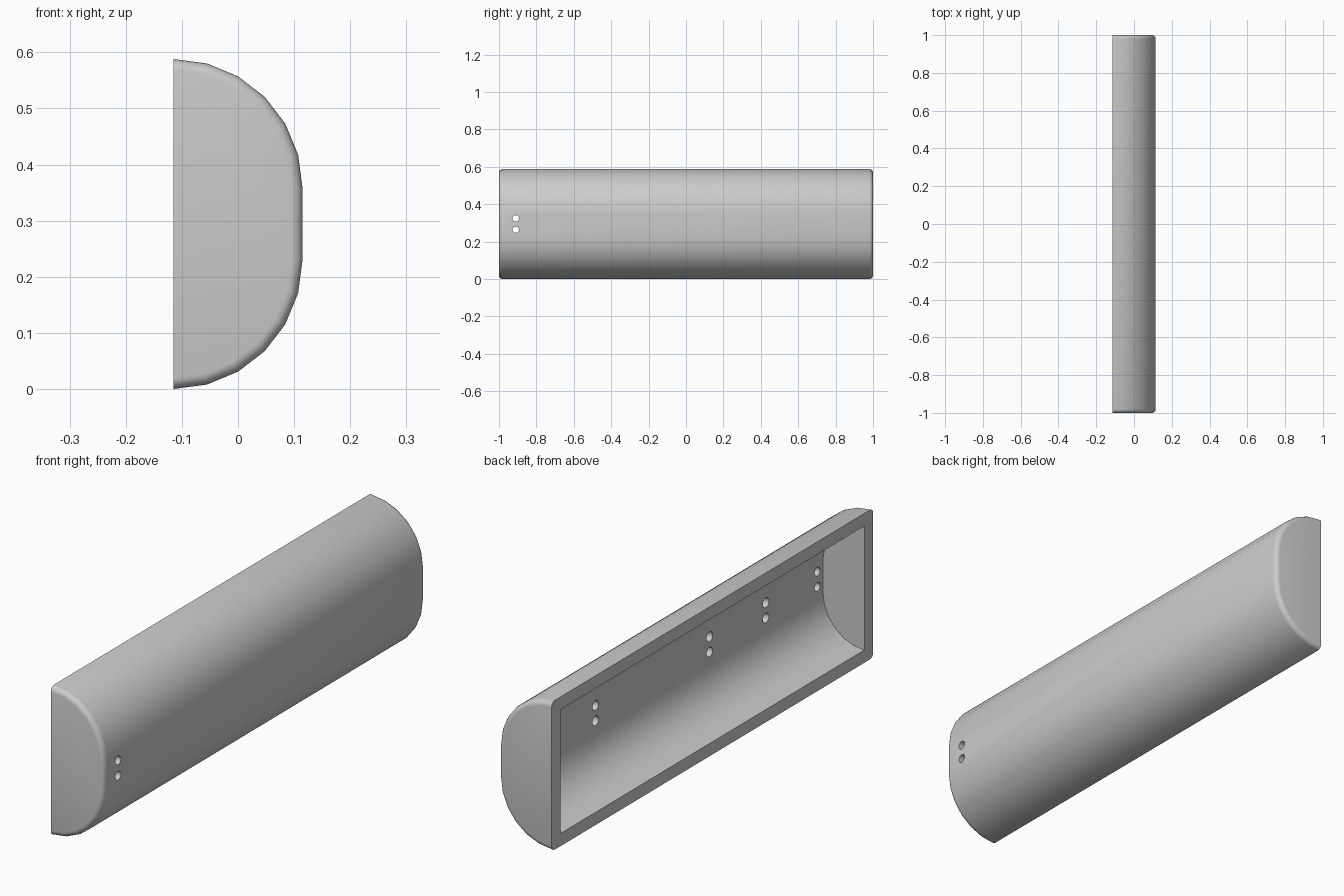
import bpy
import bmesh
import math
from mathutils import Matrix

if "Cube" in bpy.data.objects:
    bpy.data.objects.remove(bpy.data.objects["Cube"])

BACK, MID, HALF_FLAT, RADIUS = -0.115, 0.294, 0.064, 0.23
WALL, FILLET, STEPS = 0.05, 0.02, 6

grey = bpy.data.materials.new("plain_grey")
grey.use_nodes = True
colour = (0.6, 0.6, 0.6, 1)
grey.diffuse_color = colour
grey.node_tree.nodes["Principled BSDF"].inputs["Base Color"].default_value = colour


def d_profile(inset, overshoot=0):
    """D-shaped section, top to bottom, flat side at BACK."""
    r = RADIUS - inset
    arc = [math.radians(90 * i / STEPS) for i in range(STEPS + 1)]
    lower = [(BACK + r * math.cos(a), MID - HALF_FLAT - r * math.sin(a)) for a in arc]
    upper = [(x, 2 * MID - z) for x, z in reversed(lower)]
    pts = upper + lower
    if overshoot:
        pts = [(BACK - overshoot, pts[0][1])] + pts + [(BACK - overshoot, pts[-1][1])]
    return pts


def add_object(name, bm):
    bmesh.ops.recalc_face_normals(bm, faces=bm.faces)
    mesh = bpy.data.meshes.new(name)
    bm.to_mesh(mesh)
    bm.free()
    mesh.materials.append(grey)
    obj = bpy.data.objects.new(name, mesh)
    bpy.context.collection.objects.link(obj)
    return obj


def loft(name, sections):
    """Skin a list of (profile, y) sections and cap both ends."""
    bm = bmesh.new()
    rings = [[bm.verts.new((x, y, z)) for x, z in prof] for prof, y in sections]
    n = len(rings[0])
    for a, b in zip(rings, rings[1:]):
        for i in range(n - 1):
            bm.faces.new((a[i], a[i + 1], b[i + 1], b[i]))
    # one flat back face bounded by the section ends
    bm.faces.new([r[0] for r in rings] + [r[-1] for r in reversed(rings)])
    bm.faces.new(rings[0])
    bm.faces.new(rings[-1])
    return add_object(name, bm)


# Outer body with rounded end edges
front_end = []
for i in range(5):
    a = math.radians(90 * i / 4)
    front_end.append((d_profile(FILLET * (1 - math.sin(a))),
                      -1 + FILLET * (1 - math.cos(a))))
back_end = [(prof, -y) for prof, y in reversed(front_end)]
body = loft("cover_shell", front_end + back_end)

# Hollow that opens through the flat back
inner = d_profile(WALL, 0.1)
end = 1 - 0.055
cavity = loft("cavity_cutter", [(inner, -end), (inner, end)])

# Pairs of holes: one pair right through, the others blind from inside
bm = bmesh.new()
inside = BACK + RADIUS - WALL
for y, radius, depth in ((-0.91, 0.017, 0.1), (-0.59, 0.019, 0.03),
                         (-0.24, 0.019, 0.03), (0.47, 0.019, 0.03)):
    for side in (-1, 1):
        start = inside - 0.03
        length = depth + 0.03
        place = (Matrix.Translation((start + length / 2, y, MID + side * 0.03))
                 @ Matrix.Rotation(math.pi / 2, 4, "Y"))
        bmesh.ops.create_cone(bm, cap_ends=True, segments=24, radius1=radius,
                              radius2=radius, depth=length, matrix=place)
holes = add_object("hole_cutter", bm)

# Cut, bake the result and drop the cutters
for cutter in (cavity, holes):
    cutter.hide_render = True
    mod = body.modifiers.new(cutter.name, "BOOLEAN")
    mod.operation = "DIFFERENCE"
    mod.solver = "EXACT"
    mod.object = cutter
bpy.context.view_layer.update()
baked = bpy.data.meshes.new_from_object(
    body.evaluated_get(bpy.context.evaluated_depsgraph_get()))
body.modifiers.clear()
body.data = baked
for cutter in (cavity, holes):
    bpy.data.objects.remove(cutter)

# Smooth curves, crisp rims
bpy.ops.object.select_all(action="DESELECT")
body.select_set(True)
bpy.context.view_layer.objects.active = body
bpy.ops.object.shade_smooth_by_angle(angle=math.radians(30))
